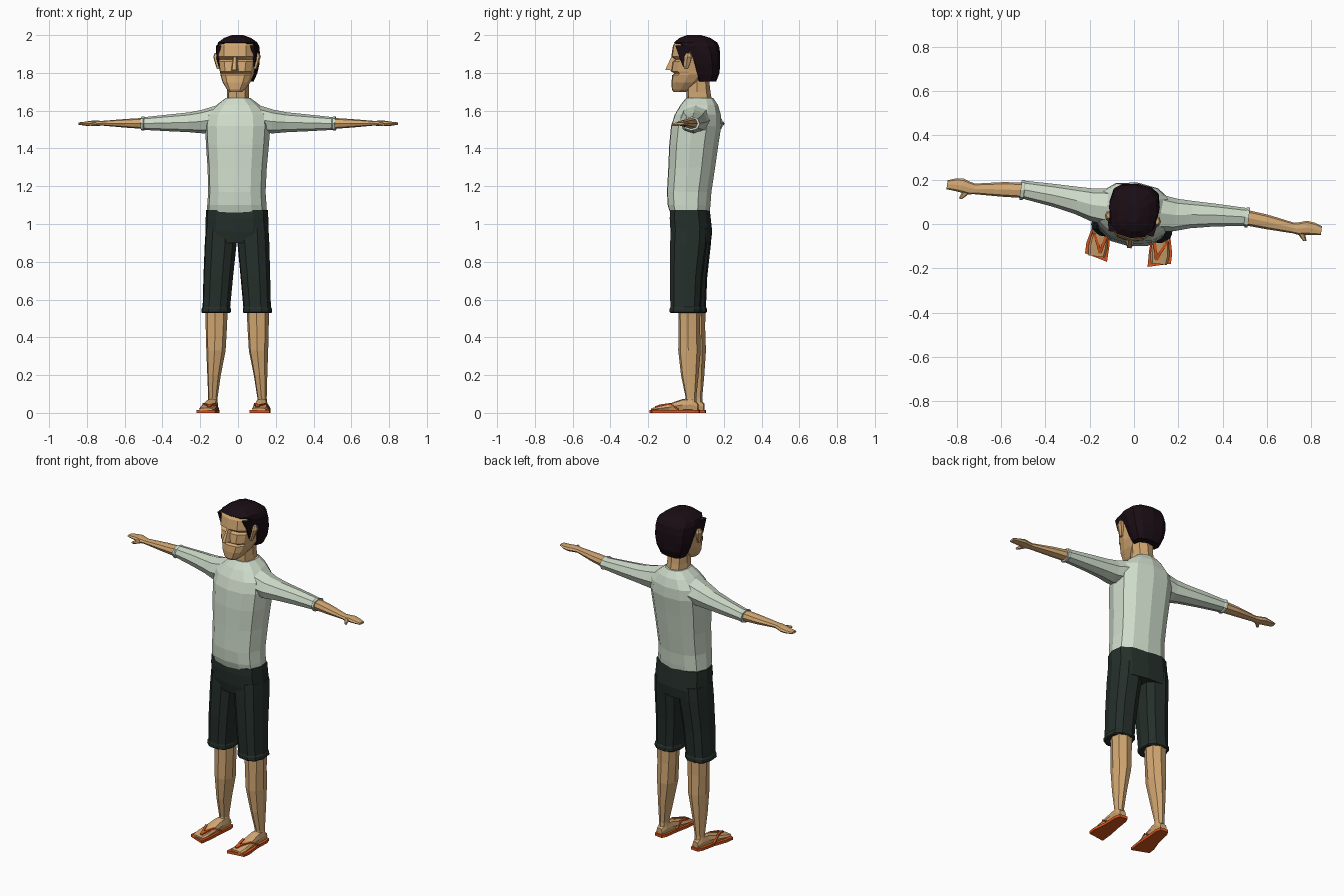
import bpy, bmesh
from math import sin, cos, pi, radians
from mathutils import Matrix, Vector

# The whole figure stands turned slightly about its vertical axis
PIVOT = Vector((0, 0.065, 0))
POSE = Matrix.Translation(PIVOT) @ Matrix.Rotation(radians(-7), 4, 'Z') @ Matrix.Translation(-PIVOT)


def material(name, rgb):
    m = bpy.data.materials.new(name)
    m.diffuse_color = (*rgb, 1)
    return m


SKIN = material("skin", (0.65, 0.39, 0.17))
SHIRT = material("shirt", (0.62, 0.71, 0.59))
SHORTS = material("shorts", (0.018, 0.028, 0.023))
HAIR = material("hair", (0.010, 0.004, 0.007))
SANDAL = material("sandal", (0.68, 0.09, 0.012))


def finish(name, bm, mat):
    bmesh.ops.recalc_face_normals(bm, faces=bm.faces)
    me = bpy.data.meshes.new(name)
    bm.to_mesh(me)
    bm.free()
    me.materials.append(mat)
    ob = bpy.data.objects.new(name, me)
    ob.matrix_world = POSE
    bpy.context.collection.objects.link(ob)
    return ob


def skin_rings(name, rings, mat):
    """Join equal-length point rings with quads and cap both ends."""
    bm = bmesh.new()
    loops = [[bm.verts.new(p) for p in r] for r in rings]
    n = len(loops[0])
    for a, b in zip(loops, loops[1:]):
        for i in range(n):
            bm.faces.new((a[i], a[(i + 1) % n], b[(i + 1) % n], b[i]))
    bm.faces.new(loops[0])
    bm.faces.new(loops[-1])
    return finish(name, bm, mat)


def loft(name, rows, mat, axis='z', n=8, p=2.3, side=1):
    """Rows: position on axis, then min/max of the two cross directions."""
    rings = []
    for t, a0, a1, b0, b1 in rows:
        ring = []
        for i in range(n):
            c, s = cos(2 * pi * i / n), sin(2 * pi * i / n)
            c = (1 if c > 0 else -1) * abs(c) ** (2 / p) if abs(c) > 1e-6 else 0
            s = (1 if s > 0 else -1) * abs(s) ** (2 / p) if abs(s) > 1e-6 else 0
            a = (a0 + a1) / 2 + c * (a1 - a0) / 2
            b = (b0 + b1) / 2 + s * (b1 - b0) / 2
            x, y, z = {'z': (a, b, t), 'x': (t, a, b), 'y': (a, t, b)}[axis]
            ring.append((x * side, y, z))
        rings.append(ring)
    return skin_rings(name, rings, mat)


def body(name, rows, mat, n=12, p=2.4):
    """Symmetric vertical loft: z, half width, front y, back y."""
    return loft(name, [(z, -w, w, f, b) for z, w, f, b in rows], mat, 'z', n, p)


def strip(name, pts, mat, width, thick, side=1):
    """Flat band following a short path, width lying along x."""
    rings = []
    for x, y, z in pts:
        rings.append([((x + dx * width / 2) * side, y, z + dz * thick / 2)
                      for dx, dz in ((-1, -1), (1, -1), (1, 1), (-1, 1))])
    return skin_rings(name, rings, mat)


# Shirt body
body("shirt_body", [
    (1.06, .160, -.085, .125), (1.10, .158, -.098, .130), (1.17, .153, -.102, .135),
    (1.30, .158, -.095, .155), (1.42, .168, -.090, .172), (1.52, .174, -.080, .188),
    (1.58, .165, -.060, .185), (1.63, .115, -.030, .170), (1.668, .065, .000, .145)], SHIRT)

# Neck
body("neck", [(1.64, .060, .004, .140), (1.70, .058, .002, .130), (1.79, .060, .010, .120)],
     SKIN, 8)

# Head with brow overhang, eye hollow and mouth crease
body("head", [
    (1.700, .036, -.068, .000), (1.712, .048, -.076, .030), (1.750, .074, -.078, .080),
    (1.788, .088, -.074, .120), (1.797, .090, -.062, .122), (1.808, .092, -.080, .125),
    (1.860, .100, -.072, .140), (1.870, .101, -.055, .142), (1.887, .104, -.079, .145),
    (1.945, .102, -.070, .150), (1.970, .085, -.052, .140)], SKIN, 12, 2.5)

# Nose
skin_rings("nose", [
    [(-.024, -.060, 1.812), (.024, -.060, 1.812), (.010, -.110, 1.816), (-.010, -.110, 1.816)],
    [(-.012, -.055, 1.885), (.012, -.055, 1.885), (.006, -.078, 1.885), (-.006, -.078, 1.885)]],
    SKIN)

# Hair cap
body("hair", [
    (1.755, .078, .065, .160), (1.800, .098, .045, .178), (1.850, .110, .030, .181),
    (1.900, .114, .000, .182), (1.942, .113, -.045, .176), (1.962, .104, -.064, .165),
    (1.985, .072, -.035, .130), (2.000, .030, .005, .080)], HAIR, 12, 2.7)

# Pelvis of the shorts
body("shorts_pelvis", [
    (.90, .168, -.070, .130), (.96, .168, -.082, .138), (1.03, .167, -.086, .130),
    (1.075, .165, -.084, .125)], SHORTS, 12, 2.7)

for side, tag in ((1, "left_"), (-1, "right_")):
    # Sideburn and ear
    loft(tag + "sideburn", [(1.83, .080, .098, -.005, .020), (1.87, .085, .107, -.022, .035),
                            (1.945, .070, .110, -.050, .040)], HAIR, 'z', 6, 2.5, side)
    loft(tag + "ear", [(1.820, .090, .106, .000, .022), (1.850, .090, .116, -.002, .036),
                       (1.885, .095, .127, .002, .045), (1.905, .098, .120, .012, .038)],
         SKIN, 'z', 6, 2.5, side)

    # Sleeve with a small cuff
    loft(tag + "sleeve", [
        (.08, -.020, .150, 1.490, 1.638), (.13, -.018, .145, 1.482, 1.623),
        (.19, -.010, .137, 1.480, 1.605), (.26, .012, .136, 1.486, 1.591),
        (.37, .034, .136, 1.491, 1.580), (.50, .052, .134, 1.498, 1.566),
        (.505, .046, .137, 1.494, 1.569), (.518, .046, .137, 1.494, 1.569)],
        SHIRT, 'x', 8, 2.2, side)

    # Forearm, hand and thumb
    loft(tag + "forearm_and_hand", [
        (.50, .056, .126, 1.503, 1.562), (.60, .050, .116, 1.510, 1.556),
        (.725, .046, .094, 1.521, 1.546), (.750, .042, .100, 1.519, 1.547),
        (.780, .046, .110, 1.518, 1.547), (.815, .050, .106, 1.520, 1.542),
        (.850, .053, .094, 1.525, 1.538)], SKIN, 'x', 8, 2.4, side)
    loft(tag + "thumb", [(.065, .735, .775, 1.520, 1.545), (.040, .752, .782, 1.518, 1.538),
                         (.018, .774, .790, 1.519, 1.531)], SKIN, 'y', 6, 2.3, side)

    # Shorts leg with turned hem
    loft(tag + "shorts_leg", [
        (.528, .038, .184, -.068, .090), (.533, .032, .189, -.073, .096),
        (.552, .032, .188, -.073, .096), (.560, .035, .182, -.070, .092),
        (.72, .020, .178, -.074, .100), (.90, .002, .172, -.074, .122),
        (.98, .000, .167, -.070, .125)], SHORTS, 'z', 10, 2.6, side)

    # Lower leg
    loft(tag + "lower_leg", [
        (.045, .105, .158, .008, .074), (.080, .106, .156, .014, .070),
        (.20, .088, .160, -.012, .082), (.33, .062, .165, -.028, .092),
        (.45, .055, .168, -.027, .088), (.56, .050, .170, -.028, .090)],
        SKIN, 'z', 8, 2.3, side)

    # Foot
    loft(tag + "foot", [
        (.080, .112, .152, .010, .050), (.050, .104, .160, .010, .078),
        (.000, .102, .164, .010, .074), (-.070, .099, .176, .010, .050),
        (-.125, .098, .184, .010, .036), (-.165, .105, .178, .010, .026)],
        SKIN, 'y', 8, 3, side)

    # Sandal sole
    outline = [(.108, .088), (.156, .088), (.168, .060), (.176, -.030), (.195, -.110),
               (.195, -.157), (.092, -.184), (.090, -.110), (.096, -.020), (.098, .060)]
    skin_rings(tag + "sandal_sole",
               [[(x * side, y, z) for x, y in outline] for z in (0, .016)], SANDAL)

    # Sandal straps forming a V from the toes
    strip(tag + "inner_strap", [(.128, -.150, .030), (.122, -.120, .040), (.108, -.065, .047),
                                (.098, -.020, .018)], SANDAL, .014, .010, side)
    strip(tag + "outer_strap", [(.128, -.150, .030), (.138, -.120, .040), (.165, -.065, .047),
                                (.178, -.020, .018)], SANDAL, .014, .010, side)
